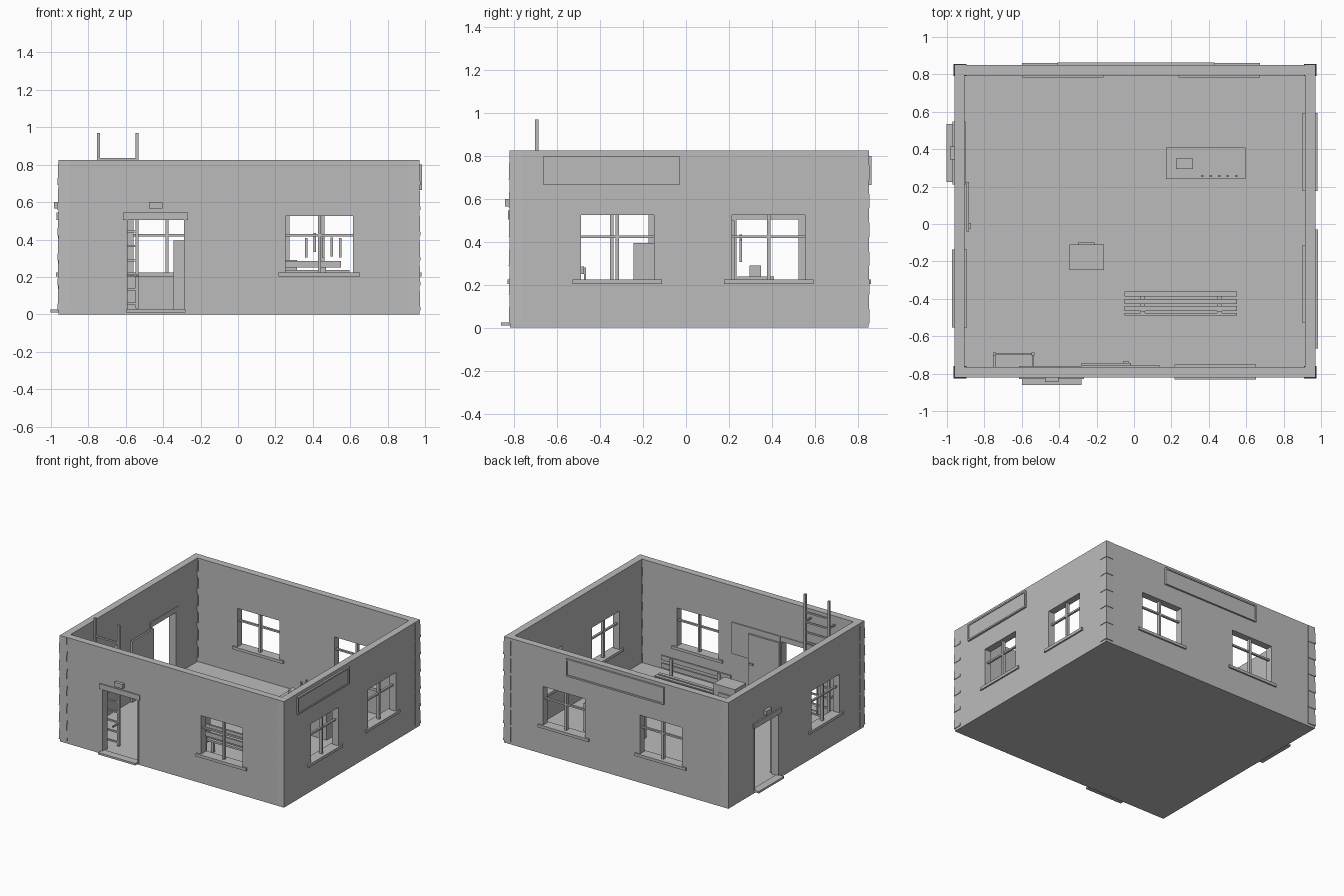
import bpy, bmesh
from mathutils import Matrix, Vector

if "Cube" in bpy.data.objects:
    bpy.data.objects.remove(bpy.data.objects["Cube"])

# Single plain grey material
grey = bpy.data.materials.new("plain_grey")
grey.use_nodes = True
GREY = (0.5, 0.5, 0.5, 1)
grey.diffuse_color = GREY
grey.node_tree.nodes["Principled BSDF"].inputs["Base Color"].default_value = GREY

X0, X1, Y0, Y1, TOP = -0.96, 0.97, -0.82, 0.85, 0.825
THICK, FLOOR = 0.055, 0.02


def boxes(name, spans, taper=1.0):
    """One object from (x0, x1, y0, y1, z0, z1) spans; taper scales each top."""
    bm = bmesh.new()
    for x0, x1, y0, y1, z0, z1 in spans:
        lo, hi = Vector((x0, y0, z0)), Vector((x1, y1, z1))
        m = Matrix.Translation((lo + hi) / 2) @ Matrix.Diagonal((*(hi - lo), 1))
        verts = bmesh.ops.create_cube(bm, size=1, matrix=m)["verts"]
        mid = (lo + hi) / 2
        for v in verts:
            if v.co.z > mid.z:
                v.co.x = mid.x + (v.co.x - mid.x) * taper
                v.co.y = mid.y + (v.co.y - mid.y) * taper
    mesh = bpy.data.meshes.new(name)
    bm.to_mesh(mesh)
    bm.free()
    mesh.materials.append(grey)
    ob = bpy.data.objects.new(name, mesh)
    bpy.context.collection.objects.link(ob)
    return ob


def on_wall(side, a0, a1, o0, o1, z0, z1):
    """Span given along a wall (a) and outwards from its outer face (o)."""
    if side == "front":
        return (a0, a1, Y0 - o1, Y0 - o0, z0, z1)
    if side == "back":
        return (a0, a1, Y1 + o0, Y1 + o1, z0, z1)
    if side == "left":
        return (X0 - o1, X0 - o0, a0, a1, z0, z1)
    return (X1 + o0, X1 + o1, a0, a1, z0, z1)


# Openings: side, centre along the wall, half width
windows = [("front", 0.435, 0.18), ("back", -0.38, 0.18), ("back", 0.455, 0.18),
           ("left", -0.345, 0.17), ("right", -0.32, 0.17), ("right", 0.385, 0.17)]
doors = [("front", -0.44, 0.16), ("left", 0.38, 0.155)]
WIN_LOW, WIN_TOP, DOOR_TOP = 0.225, 0.525, 0.505

# Walls and floor: a solid block, hollowed and pierced
shell = boxes("walls_and_floor", [(X0, X1, Y0, Y1, 0, TOP)])
room = boxes("room_cutter", [(X0 + THICK, X1 - THICK, Y0 + THICK, Y1 - THICK, FLOOR, 1)])
holes = boxes("opening_cutter",
              [on_wall(s, c - h, c + h, -0.1, 0.05, WIN_LOW, WIN_TOP) for s, c, h in windows]
              + [on_wall(s, c - h, c + h, -0.1, 0.05, FLOOR, DOOR_TOP) for s, c, h in doors])
for cutter in (room, holes):
    cutter.hide_render = True
    mod = shell.modifiers.new("cut", "BOOLEAN")
    mod.object, mod.operation, mod.solver = cutter, "DIFFERENCE", "EXACT"
bpy.context.view_layer.update()
cut = bpy.data.meshes.new_from_object(
    shell.evaluated_get(bpy.context.evaluated_depsgraph_get()))
shell.modifiers.clear()
shell.data = cut
for cutter in (room, holes):
    bpy.data.objects.remove(cutter)

# Corner posts of stacked, slightly tapered blocks
step = (TOP - FLOOR) / 6
posts = []
for x0, x1 in ((X0 - 0.005, X0 + 0.065), (X1 - 0.06, X1 + 0.005)):
    for y0, y1 in ((Y0 - 0.006, Y0 + 0.06), (Y1 - 0.06, Y1 + 0.006)):
        posts += [(x0, x1, y0, y1, FLOOR + i * step, FLOOR + (i + 1) * step)
                  for i in range(6)]
boxes("corner_blocks", posts, taper=0.87)

# Windows: sill and crossed bars
for i, (s, c, h) in enumerate(windows, 1):
    boxes(f"{s}_window_sill_{i}",
          [on_wall(s, c - h - 0.038, c + h + 0.038, -0.068, 0.012, 0.203, WIN_LOW)])
    boxes(f"{s}_window_bars_{i}",
          [on_wall(s, c - 0.008, c + 0.008, -0.042, -0.018, WIN_LOW, WIN_TOP),
           on_wall(s, c - h, c + h, -0.038, -0.022, 0.417, 0.43)])

# Doors: lintel, jambs, step, lamp, opened leaf and handle
for s, c, h in doors:
    lo, hi = c - h, c + h
    boxes(f"{s}_door_lintel", [on_wall(s, lo - 0.015, hi + 0.012, -0.06, 0.01, DOOR_TOP, 0.545)])
    boxes(f"{s}_door_jambs", [on_wall(s, a, a + 0.01, -0.058, 0.003, FLOOR, DOOR_TOP)
                              for a in (lo, hi - 0.01)])
    boxes(f"{s}_door_step", [on_wall(s, lo, hi, -0.02, 0.042, 0.01, 0.025)])
    boxes(f"{s}_door_lamp", [on_wall(s, c - 0.035, c + 0.035, 0, 0.024, 0.565, 0.6)])
    hinge, d = (hi, 1) if s == "front" else (lo, -1)
    a, b = sorted((hinge, hinge + d * 0.265))
    k = hinge + d * 0.235
    boxes(f"{s}_door_leaf", [on_wall(s, a, b, -0.078, -0.064, 0.025, 0.5)])
    boxes(f"{s}_door_handle", [on_wall(s, k - 0.015, k + 0.015, -0.088, -0.078, 0.265, 0.28)])

# Sign boards with raised rims
for s, a0, a1 in (("right", -0.665, -0.03), ("back", -0.41, 0.43)):
    z0, z1, rim = 0.665, 0.8, 0.012
    boxes(f"{s}_sign_board", [on_wall(s, a0, a1, 0, 0.008, z0, z1)])
    boxes(f"{s}_sign_rim", [on_wall(s, a0, a1, 0, 0.014, z0, z0 + rim),
                            on_wall(s, a0, a1, 0, 0.014, z1 - rim, z1),
                            on_wall(s, a0, a0 + rim, 0, 0.014, z0 + rim, z1 - rim),
                            on_wall(s, a1 - rim, a1, 0, 0.014, z0 + rim, z1 - rim)])

# Notice board on the inside of the front wall
boxes("notice_board", [on_wall("front", -0.28, 0.14, -0.063, -0.05, 0.3, 0.545)])

# Ladder with wall brackets
rails = (-0.745, -0.54)
boxes("ladder_rails", [(x - 0.008, x + 0.008, -0.703, -0.687, 0.03, 0.97) for x in rails])
boxes("ladder_rungs", [(*rails, -0.7, -0.69, z, z + 0.012)
                       for z in [0.05 + 0.0775 * i for i in range(11)]])
boxes("ladder_brackets", [(x - 0.005, x + 0.005, -0.77, -0.69, z, z + 0.012)
                          for x in rails for z in (0.2, 0.75)])

# Slatted bench
boxes("bench_seat", [(-0.05, 0.55, y, y + 0.026, 0.14, 0.155)
                     for y in (-0.465, -0.427, -0.387)])
boxes("bench_back", [(-0.05, 0.55, -0.49, -0.476, z, z + 0.035) for z in (0.19, 0.25)])
boxes("bench_legs", [span for x in (0.035, 0.445) for span in (
    (x, x + 0.025, -0.476, -0.466, FLOOR, 0.28),
    (x, x + 0.025, -0.385, -0.37, FLOOR, 0.14),
    (x, x + 0.025, -0.466, -0.37, 0.125, 0.14))])

# Cupboard
boxes("cupboard", [(-0.345, -0.16, -0.245, -0.11, FLOOR, 0.395)])
boxes("cupboard_panel", [(-0.3, -0.21, -0.11, -0.1, 0.2, 0.34)])

# Control desk with a small box and a row of levers
boxes("control_desk", [(0.17, 0.595, 0.24, 0.41, FLOOR, 0.238)])
boxes("desk_box", [(0.225, 0.315, 0.295, 0.35, 0.238, 0.29)])
for i, lift in enumerate((0, 0.028, 0, 0.005, 0)):
    x = 0.365 + 0.0455 * i
    boxes(f"lever_{i + 1}", [(x - 0.006, x + 0.006, 0.25, 0.262, 0.305 + lift, 0.407 + lift)])
